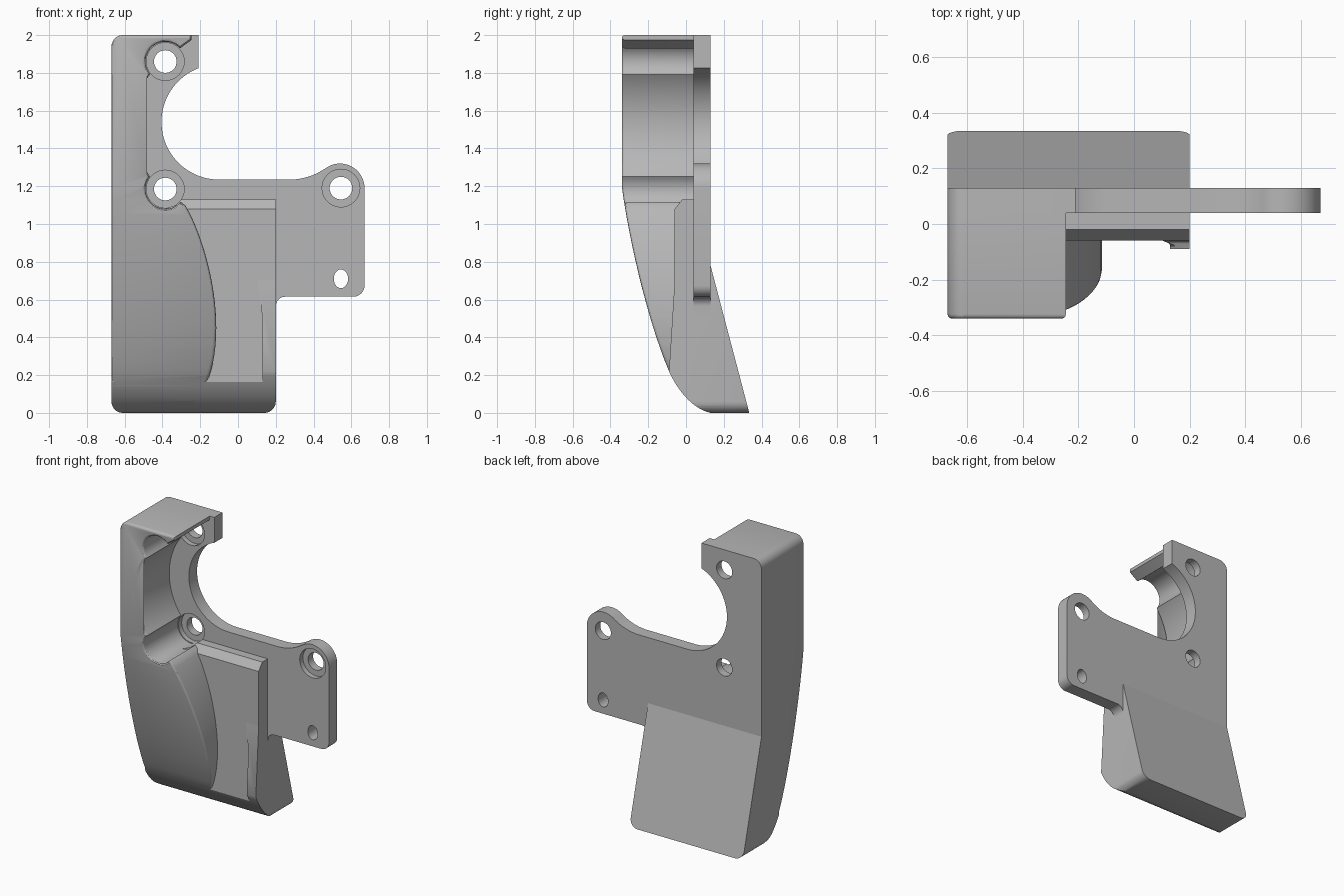
import bpy, bmesh, math
from mathutils import Vector
from mathutils.geometry import interpolate_bezier

cube = bpy.data.objects.get("Cube")
if cube:
    bpy.data.objects.remove(cube, do_unlink=True)

grey = bpy.data.materials.new("plain grey")
grey.use_nodes = True
grey.diffuse_color = (0.47, 0.47, 0.47, 1)
grey.node_tree.nodes["Principled BSDF"].inputs["Base Color"].default_value = grey.diffuse_color


def arc(cx, cy, r, start, end, n=16, squash=1):
    """Points on a circle, angles in degrees."""
    angles = [math.radians(start + (end - start) * i / n) for i in range(n + 1)]
    return [(cx + r * math.cos(a), cy + r * squash * math.sin(a)) for a in angles]


def bezier(a, b, c, d, n=14):
    pts = interpolate_bezier(*[Vector((*p, 0)) for p in (a, b, c, d)], n)
    return [(p.x, p.y) for p in pts]


def prism(name, pts, axis, low, high):
    """Extrude an outline: axis 'y' takes (x, z) points, axis 'x' takes (y, z)."""
    place = (lambda p, d: (p[0], d, p[1])) if axis == "y" else (lambda p, d: (d, p[0], p[1]))
    bm = bmesh.new()
    face = bm.faces.new([bm.verts.new(place(p, low)) for p in pts])
    top = bmesh.ops.extrude_face_region(bm, geom=[face])
    shift = Vector(place((0, 0), high - low))
    bmesh.ops.translate(bm, vec=shift, verts=[v for v in top["geom"] if isinstance(v, bmesh.types.BMVert)])
    bmesh.ops.recalc_face_normals(bm, faces=bm.faces)
    mesh = bpy.data.meshes.new(name)
    bm.to_mesh(mesh)
    bm.free()
    mesh.materials.append(grey)
    ob = bpy.data.objects.new(name, mesh)
    bpy.context.collection.objects.link(ob)
    return ob


def select(ob):
    bpy.ops.object.select_all(action="DESELECT")
    ob.select_set(True)
    bpy.context.view_layer.objects.active = ob


def cut(ob, cutter, operation):
    select(ob)
    mod = ob.modifiers.new("cut", "BOOLEAN")
    mod.operation, mod.solver, mod.object = operation, "EXACT", cutter
    bpy.ops.object.modifier_apply(modifier=mod.name)
    bpy.data.objects.remove(cutter, do_unlink=True)


# Shared dimensions
LEFT, EDGE, R = -0.67, 0.2, 0.06
HOLES = [(-0.385, 1.86), (-0.385, 1.185), (0.545, 1.19)]
belly = bezier((-0.34, 1.2), (-0.30, 0.9), (-0.2, 0.48), (-0.09, 0.22))
toe = bezier((-0.09, 0.22), (-0.04, 0.11), (0.04, 0.02), (0.13, 0))

# Mounting plate with round cutout and ear
outline = arc(LEFT + R, 2 - R, R, 180, 90, 8) + [(-0.21, 2)]
outline += arc(-0.1, 1.54, 0.305, 111, 270, 40)
outline += arc(0.27, 1.576, 0.341, -90, -55, 12)
outline += arc(0.54, 1.19, 0.13, 125, 0, 24)
outline += arc(0.67 - R, 0.615 + R, R, 0, -90, 8)
outline += arc(EDGE + 0.05, 0.565, 0.05, 90, 180, 8)
outline += [(EDGE, 0.5), (LEFT, 0.5)]
plate = prism("mounting_plate", outline, "y", 0.04, 0.13)
for x, z in HOLES:
    cut(plate, prism("bore", arc(x, z, 0.06, 0, 360, 32)[:-1], "y", -0.1, 0.3), "DIFFERENCE")
    cut(plate, prism("recess", arc(x, z, 0.1, 0, 360, 32)[:-1], "y", -0.1, 0.075), "DIFFERENCE")
cut(plate, prism("slot", arc(0.545, 0.71, 0.038, 0, 360, 24, 1.3)[:-1], "y", -0.1, 0.3), "DIFFERENCE")

# Lower block with chamfered top and sloping back
side = [(-0.02, 1.13), (-0.06, 1.08), (-0.06, 0.163)] + [p for p in toe if p[0] > -0.055]
side += [(0.335, 0), (0.13, 0.78), (0.12, 0.78), (0.12, 1.13)]
lower = prism("lower_block", side, "x", LEFT - 0.1, EDGE + 0.1)
outline = [(EDGE, 1.2), (-0.30, 1.2), (-0.30, 1.13), (-0.33, 1.1), (-0.385, 1.08), (LEFT, 1.08)]
outline += arc(LEFT + R, R, R, 180, 270, 8) + arc(EDGE - R, R, R, 270, 360, 8)
cut(lower, prism("silhouette", outline, "y", -0.6, 0.6), "INTERSECT")

# Thin raised rib on the free edge of the lower block
side = [(0, 0.7), (-0.06, 0.7)] + toe[:-1] + [(0.12, 0.1)]
rib = prism("edge_rib", side, "x", 0, EDGE + 0.1)
outline = [(EDGE, 0.75), (0.1, 0.75)]
outline += bezier((0.108, 0.66), (0.125, 0.58), (0.13, 0.5), (0.13, 0.4), 8)
outline += [(0.13, 0.06), (0.11, 0)] + arc(EDGE - R, R, R, 270, 360, 8)
cut(rib, prism("silhouette", outline, "y", -0.6, 0.6), "INTERSECT")

# Tall housing: bellied front, scalloped around the cutout and the two holes
side = [(0.05, 2.1), (-0.34, 2.1)] + belly + [p for p in toe[1:] if p[0] < 0.045] + [(0.05, 0.044)]
housing = prism("tall_housing", side, "x", LEFT - 0.1, EDGE + 0.1)
outline = arc(LEFT + R, R, R, 270, 180, 8) + arc(LEFT + R, 2 - R, R, 180, 90, 8)
outline += [(-0.245, 2), (-0.245, 1.975)]
outline += arc(*HOLES[0], 0.105, 42, 217, 24)
outline += arc(-0.1, 1.5225, 0.455, 143.6, 216.4, 28)
outline += arc(*HOLES[1], 0.105, 143, 320, 24)
outline += bezier((-0.28, 1.1), (-0.2, 0.97), (-0.115, 0.7), (-0.115, 0.45), 18)
outline += bezier((-0.115, 0.45), (-0.115, 0.2), (-0.2, 0.03), (-0.32, 0), 16)[1:]
cut(housing, prism("silhouette", outline, "y", -0.6, 0.6), "INTERSECT")

# Soften the housing's front rim
bm = bmesh.new()
bm.from_mesh(housing.data)
rim = []
for e in bm.edges:
    if len(e.link_faces) == 2 and all(v.co.y < -0.04 for v in e.verts):
        walls = [abs(f.normal.y) < 0.01 for f in e.link_faces]
        if walls[0] != walls[1]:
            rim.append(e)
bmesh.ops.bevel(bm, geom=rim, offset=0.016, offset_type="OFFSET", segments=3,
                profile=0.5, affect="EDGES", clamp_overlap=False)
bm.to_mesh(housing.data)
bm.free()

# Smooth curved faces, keep hard edges
for ob in (plate, lower, rib, housing):
    select(ob)
    bpy.ops.object.shade_smooth_by_angle(angle=math.radians(30))
